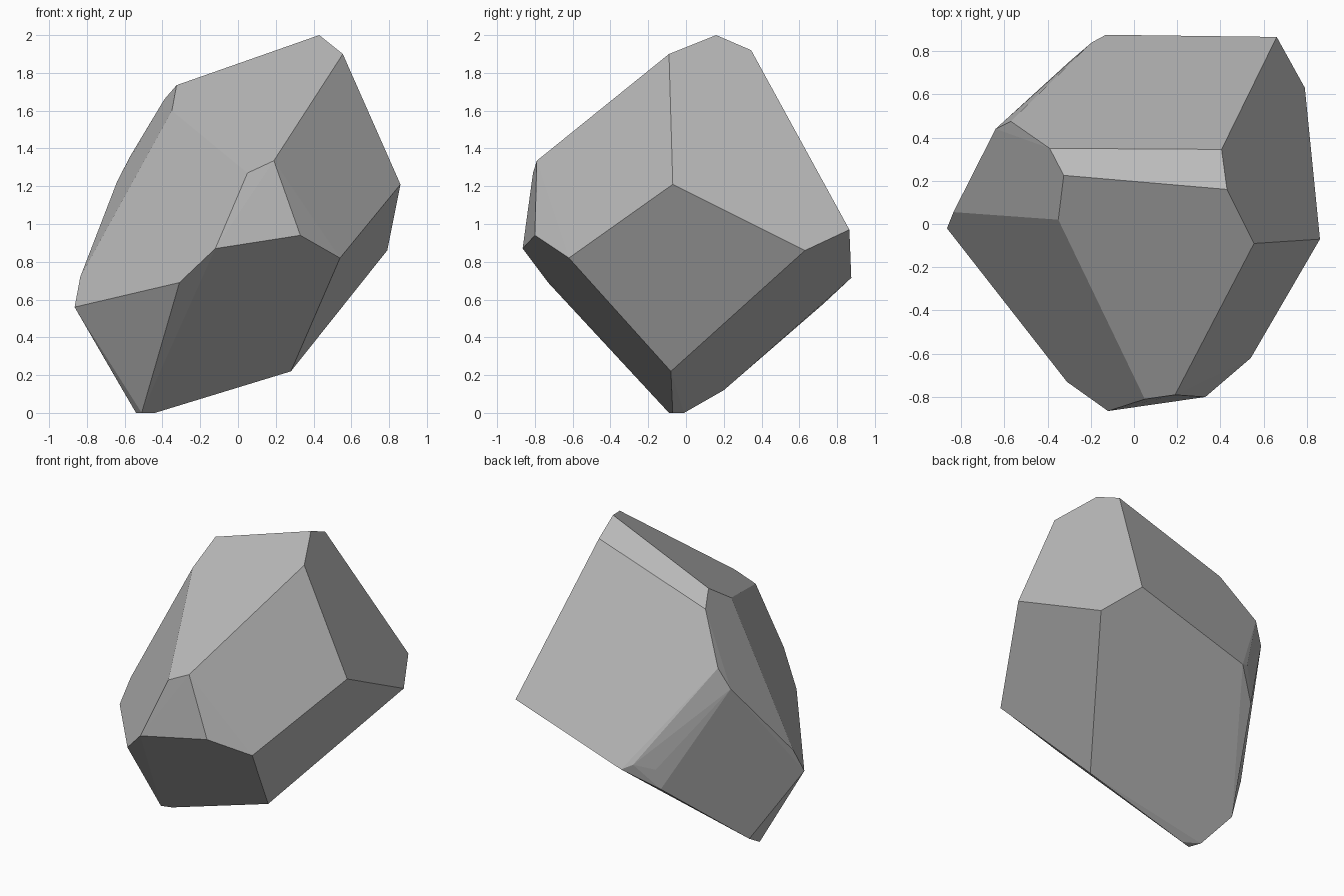
import bpy
import bmesh
import math

# Remove the default object only
default_cube = bpy.data.objects.get("Cube")
if default_cube:
    bpy.data.objects.remove(default_cube, do_unlink=True)


def make_material(name, colour):
    """Create one flat material, visible in viewport and render."""
    material = bpy.data.materials.new(name)
    material.use_nodes = True
    material.diffuse_color = colour
    shader = material.node_tree.nodes["Principled BSDF"]
    shader.inputs["Base Color"].default_value = colour
    shader.inputs["Roughness"].default_value = 0.9
    return material


def make_hull(name, corner_groups, material, flat_angle):
    """Wrap the corners in a convex shell and merge nearly coplanar facets."""
    shell = bmesh.new()
    for group in corner_groups:
        for corner in group:
            shell.verts.new(corner)
    result = bmesh.ops.convex_hull(shell, input=shell.verts[:])
    loose = [item for item in result["geom_interior"] + result["geom_unused"]
             if isinstance(item, bmesh.types.BMVert)]
    bmesh.ops.delete(shell, geom=list(set(loose)), context="VERTS")
    bmesh.ops.dissolve_limit(shell, angle_limit=flat_angle,
                             verts=shell.verts[:], edges=shell.edges[:])
    bmesh.ops.recalc_face_normals(shell, faces=shell.faces[:])
    for face in shell.faces:
        face.smooth = False

    mesh = bpy.data.meshes.new(name)
    shell.to_mesh(mesh)
    shell.free()
    mesh.materials.append(material)
    rock = bpy.data.objects.new(name, mesh)
    bpy.context.scene.collection.objects.link(rock)
    return rock


# Chipped crest along the top
crest = [(.43, .16, 2), (.555, -.09, 1.9), (.405, .345, 1.92),
         (-.325, .225, 1.735), (-.39, .35, 1.66), (-.35, .02, 1.6)]

# Blunt nose and cheek at the front
nose = [(.19, -.79, 1.335), (.05, -.81, 1.27), (.33, -.8, .94),
        (.54, -.62, .82), (-.12, -.865, .87), (-.31, -.73, .69)]

# Wide shoulder on the left side
shoulder = [(.86, -.07, 1.21), (.79, .63, .86), (.66, .865, .97)]

# Bevelled back edge
back_edge = [(-.13, .875, .715), (-.195, .84, .75), (-.3, .75, .71),
             (-.32, .725, .575), (-.57, .475, 1.36), (-.64, .44, 1.225)]

# Pointed flank on the right side
flank = [(-.865, -.02, .56), (-.835, .055, .72)]

# Small foot that touches the ground
foot = [(.28, -.08, .22), (-.61, .2, .12),
        (-.44, -.07, 0), (-.51, -.09, 0), (-.54, -.01, 0)]

stone_grey = make_material("stone grey", (.5, .5, .5, 1))
make_hull("rock", [crest, nose, shoulder, back_edge, flank, foot],
          stone_grey, math.radians(2))
